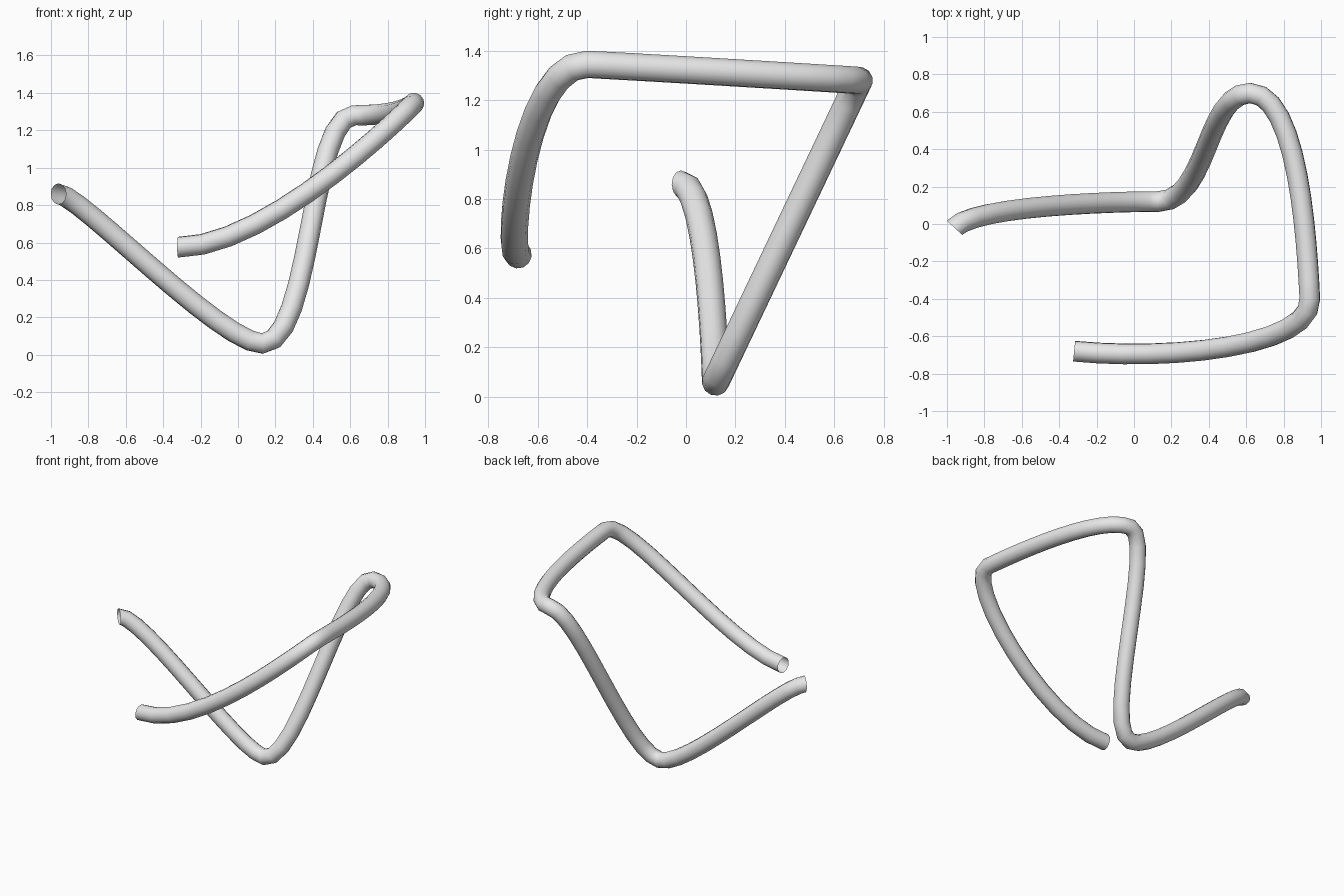
import bpy
from mathutils import Vector

cube = bpy.data.objects.get("Cube")
if cube:
    bpy.data.objects.remove(cube, do_unlink=True)

# Plain grey material
grey = bpy.data.materials.new("plain grey")
grey.use_nodes = True
colour = (0.8, 0.8, 0.8, 1.0)
grey.diffuse_color = colour
grey.node_tree.nodes["Principled BSDF"].inputs["Base Color"].default_value = colour

# Path of the tube: point, incoming handle offset, outgoing handle offset
path = [
    ((-0.96, -0.02, 0.86), (-0.11, -0.12, 0), (0.11, 0.12, 0)),
    ((0.13, 0.12, 0.06), (-0.22, 0, 0), (0.27, 0, 0)),
    ((0.62, 0.70, 1.28), (-0.24, 0, 0), (0.26, 0, 0)),
    ((0.94, -0.40, 1.345), (-0.015, 0.30, -0.015), (0.015, -0.26, 0.01)),
    ((-0.32, -0.68, 0.575), (0.50, -0.05, 0), (-0.50, 0.05, 0)),
]

# Open-ended round tube swept along the path
curve = bpy.data.curves.new("bent_tube", "CURVE")
curve.dimensions = "3D"
curve.resolution_u = 12
curve.bevel_depth = 0.056
curve.bevel_resolution = 4
curve.use_fill_caps = False
spline = curve.splines.new("BEZIER")
spline.bezier_points.add(len(path) - 1)
for knot, (point, before, after) in zip(spline.bezier_points, path):
    knot.handle_left_type = knot.handle_right_type = "FREE"
    knot.co = point
    knot.handle_left = Vector(point) + Vector(before)
    knot.handle_right = Vector(point) + Vector(after)
spline.use_smooth = True
curve.materials.append(grey)

tube = bpy.data.objects.new("bent_tube", curve)
bpy.context.collection.objects.link(tube)
